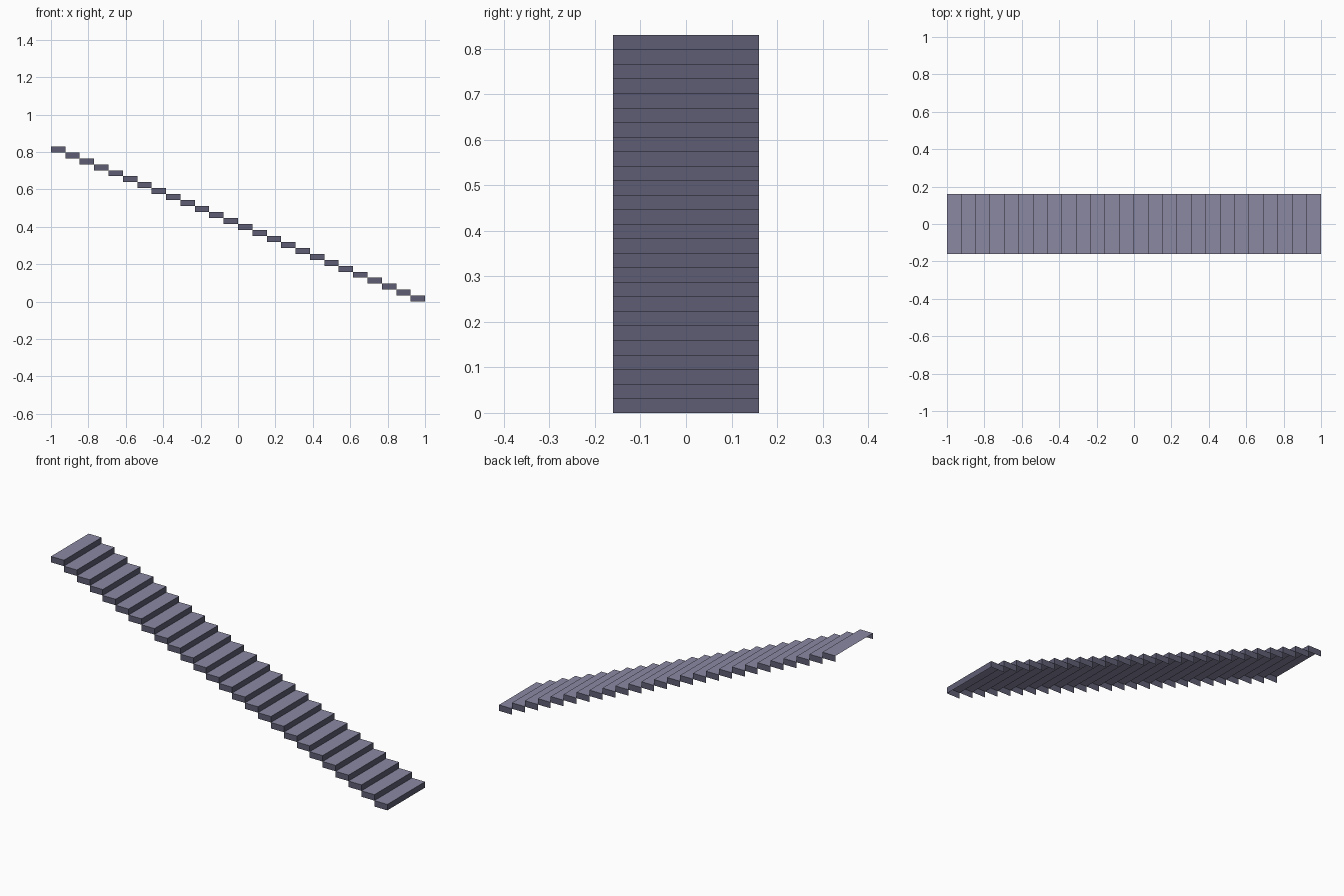
import bpy
import bmesh
from mathutils import Matrix

if "Cube" in bpy.data.objects:
    bpy.data.objects.remove(bpy.data.objects["Cube"])

STEPS = 26
RUN = 2.0 / STEPS      # tread depth along x
RISE = 0.83 / STEPS    # riser height
WIDTH = 0.32


def material(name, rgb):
    mat = bpy.data.materials.new(name)
    mat.diffuse_color = (*rgb, 1)
    mat.use_nodes = True
    mat.node_tree.nodes["Principled BSDF"].inputs["Base Color"].default_value = mat.diffuse_color
    return mat


TOP = material("light slate", (0.254, 0.246, 0.362))
SIDE = material("dark slate", (0.111, 0.111, 0.175))


def open_step(name, centre):
    """Thin step shell: top, riser and two ends; open underneath and behind."""
    bm = bmesh.new()
    bmesh.ops.create_cube(bm, size=1,
                          matrix=Matrix.Diagonal((RUN, WIDTH, RISE, 1)))
    bm.normal_update()
    hidden = [f for f in bm.faces if f.normal.z < -0.5 or f.normal.x < -0.5]
    bmesh.ops.delete(bm, geom=hidden, context='FACES')
    # walking surface is lighter than the upright faces
    for f in bm.faces:
        f.material_index = 0 if f.normal.z > 0.5 else 1
    mesh = bpy.data.meshes.new(name)
    bm.to_mesh(mesh)
    bm.free()
    mesh.materials.append(TOP)
    mesh.materials.append(SIDE)
    ob = bpy.data.objects.new(name, mesh)
    ob.location = centre
    bpy.context.collection.objects.link(ob)


# Straight flight of steps, climbing towards -x
for i in range(STEPS):
    open_step(f"stair_step_{i + 1:02d}",
              (1 - (i + 0.5) * RUN, 0, (i + 0.5) * RISE))
